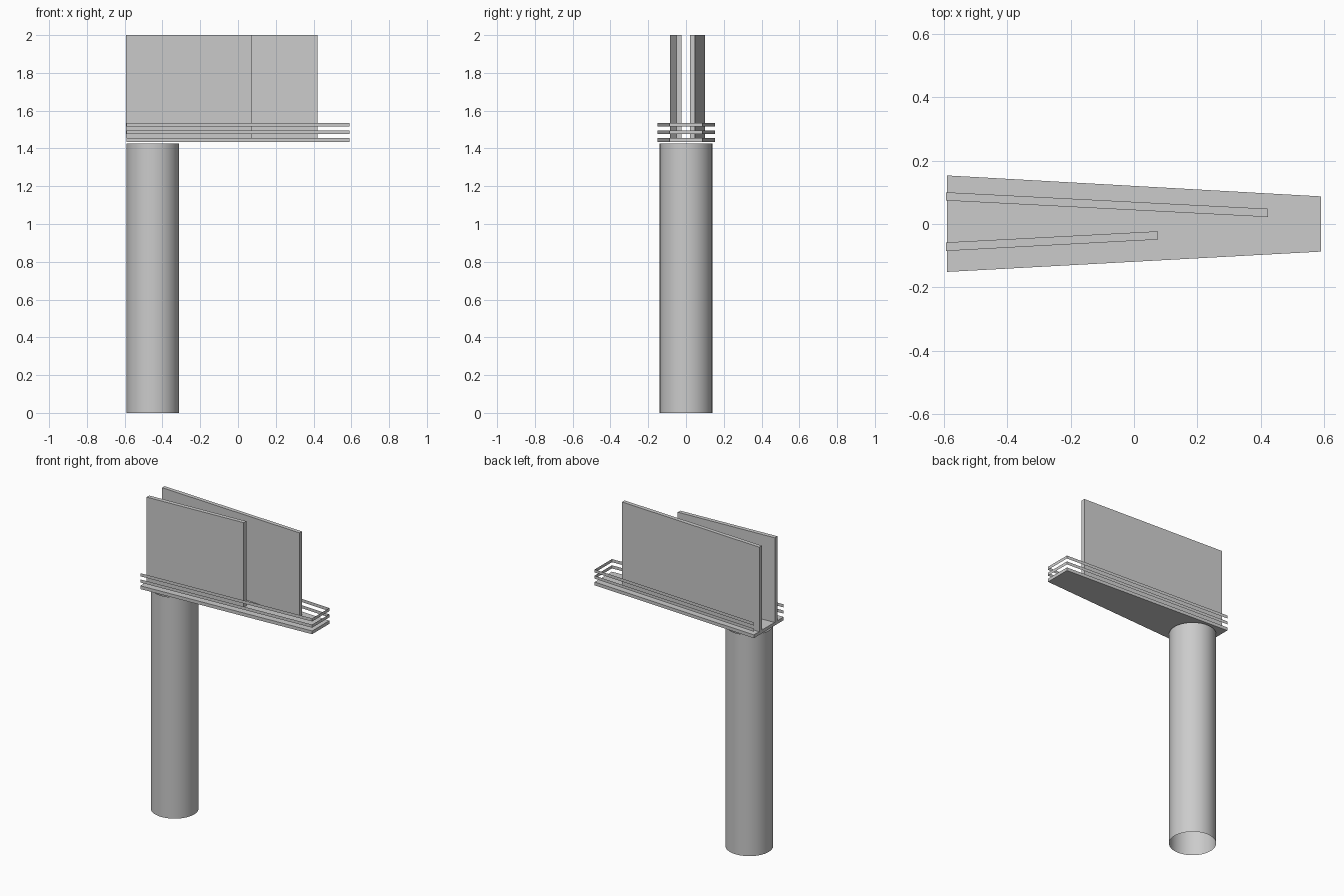
import bpy, bmesh

if "Cube" in bpy.data.objects:
    bpy.data.objects.remove(bpy.data.objects["Cube"])

# Tapered footprint shared by the deck and rails
FOOT = [(-0.59, -0.151), (0.589, -0.087), (0.589, 0.087), (-0.59, 0.153)]


def new_object(name, bm):
    mesh = bpy.data.meshes.new(name)
    bm.to_mesh(mesh)
    bm.free()
    obj = bpy.data.objects.new(name, mesh)
    bpy.context.collection.objects.link(obj)
    return obj


def prism(name, outline, z0, z1):
    bm = bmesh.new()
    face = bm.faces.new([bm.verts.new((x, y, z0)) for x, y in outline])
    top = bmesh.ops.extrude_face_region(bm, geom=[face], use_keep_orig=True)["geom"]
    verts = [g for g in top if isinstance(g, bmesh.types.BMVert)]
    bmesh.ops.translate(bm, verts=verts, vec=(0, 0, z1 - z0))
    bmesh.ops.recalc_face_normals(bm, faces=bm.faces)
    return new_object(name, bm)


def strip(name, path, z0, z1):
    bm = bmesh.new()
    low = [bm.verts.new((x, y, z0)) for x, y in path]
    high = [bm.verts.new((x, y, z1)) for x, y in path]
    for i in range(len(path) - 1):
        bm.faces.new((low[i], low[i + 1], high[i + 1], high[i]))
    return new_object(name, bm)


# Open round column
bpy.ops.mesh.primitive_cylinder_add(vertices=48, radius=0.139, depth=1.425,
                                    end_fill_type='NOTHING',
                                    location=(-0.451, 0, 0.7125))
bpy.context.object.name = "column"
bpy.ops.object.shade_smooth_by_angle()

# Walkway deck
prism("deck", FOOT, 1.434, 1.455)

# Thin guard rails on three sides, open at the column end
for i, z in enumerate((1.476, 1.516)):
    strip(f"guard_rail_{i + 1}", FOOT, z, z + 0.02)

# Two converging display panels
prism("front_panel", [(-0.592, -0.085), (0.075, -0.049),
                      (0.075, -0.023), (-0.592, -0.058)], 1.455, 2.0)
prism("back_panel", [(-0.592, 0.074), (0.422, 0.022),
                     (0.422, 0.048), (-0.592, 0.100)], 1.455, 2.0)
